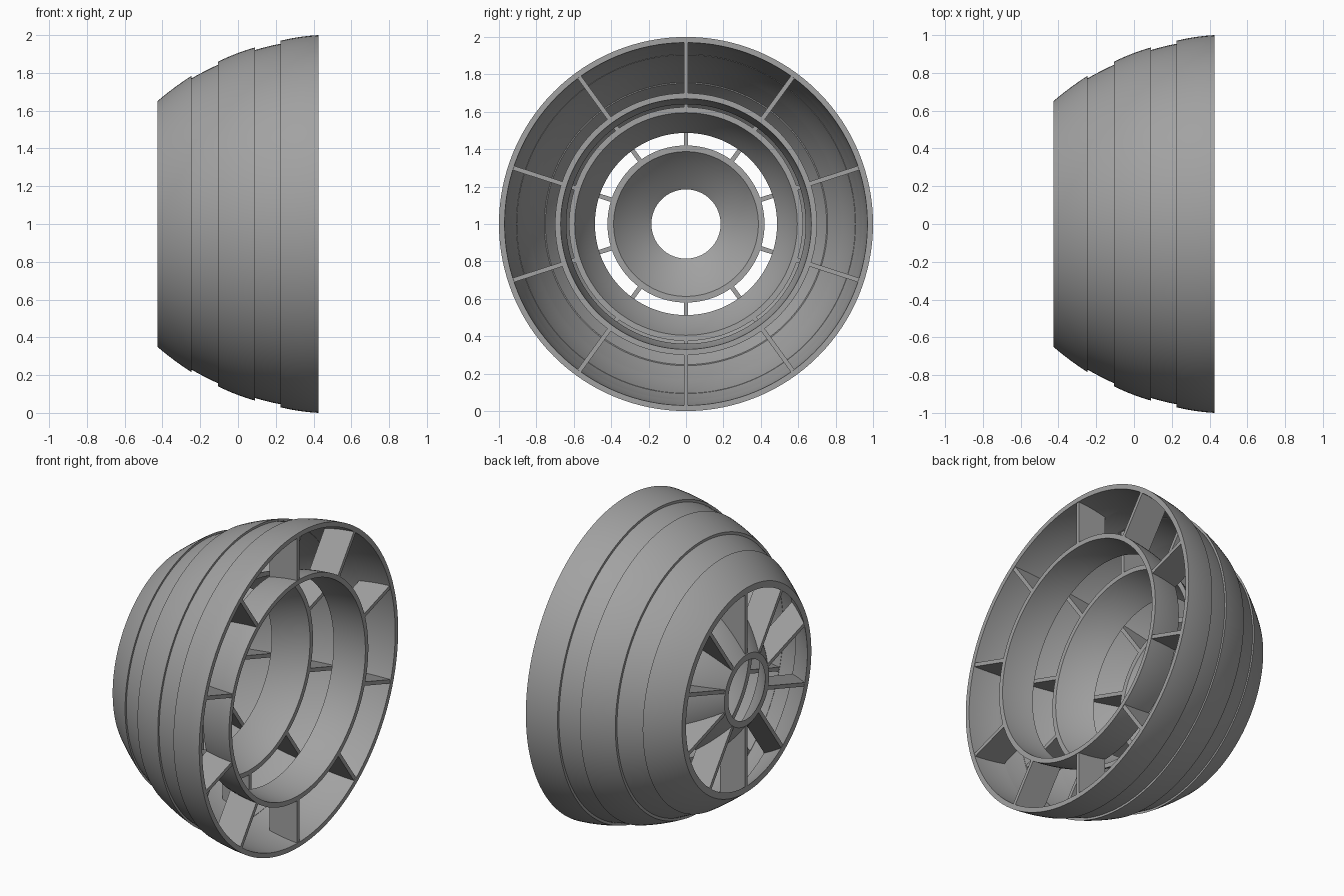
import bpy
import bmesh
import math
from mathutils import Matrix

cube = bpy.data.objects.get("Cube")
if cube:
    bpy.data.objects.remove(cube, do_unlink=True)

grey = bpy.data.materials.new("plain_grey")
grey.use_nodes = True
COLOUR = (0.36, 0.36, 0.36, 1.0)
grey.diffuse_color = COLOUR
grey.node_tree.nodes["Principled BSDF"].inputs["Base Color"].default_value = COLOUR

SEGMENTS = 128
STEPS = 8
SPOKES = 10
CENTRE = Matrix.Translation((0, 0, 1))


def arc(x0, r0, x1, r1, bulge):
    """Slightly bowed line of (x, radius) points."""
    points = []
    for i in range(STEPS + 1):
        t = i / STEPS
        points.append((x0 + (x1 - x0) * t, r0 + (r1 - r0) * t + 4 * bulge * t * (1 - t)))
    return points


def finish(bm, name):
    bmesh.ops.recalc_face_normals(bm, faces=bm.faces)
    mesh = bpy.data.meshes.new(name)
    bm.to_mesh(mesh)
    bm.free()
    mesh.materials.append(grey)
    obj = bpy.data.objects.new(name, mesh)
    bpy.context.collection.objects.link(obj)
    bpy.ops.object.select_all(action="DESELECT")
    obj.select_set(True)
    bpy.context.view_layer.objects.active = obj
    bpy.ops.object.shade_smooth_by_angle(angle=math.radians(30))


def lathe(name, outer, inner):
    """Closed ring turned about the x axis."""
    profile = outer + inner[::-1]
    bm = bmesh.new()
    rings = []
    for s in range(SEGMENTS):
        a = math.tau * s / SEGMENTS
        rings.append([bm.verts.new((x, r * math.cos(a), 1 + r * math.sin(a))) for x, r in profile])
    n = len(profile)
    for s in range(SEGMENTS):
        a, b = rings[s], rings[(s + 1) % SEGMENTS]
        for i in range(n):
            j = (i + 1) % n
            bm.faces.new((a[i], a[j], b[j], b[i]))
    finish(bm, name)


def spokes(name, lower, upper, thick=0.024):
    """Radial plates between two curves, repeated around the x axis."""
    bm = bmesh.new()
    outline = lower + upper[::-1]
    for k in range(SPOKES):
        turn = CENTRE @ Matrix.Rotation(math.tau * k / SPOKES, 4, "X")
        sides = []
        for y in (-thick / 2, thick / 2):
            sides.append([bm.verts.new(turn @ Matrix.Translation((x, y, r)).translation) for x, r in outline])
        a, b = sides
        bm.faces.new(a)
        bm.faces.new(b[::-1])
        for i in range(len(a)):
            j = (i + 1) % len(a)
            bm.faces.new((a[i], b[i], b[j], a[j]))
    finish(bm, name)


def shift(points, amount):
    return [(x, r + amount) for x, r in points]


# Each stage: x range, cowl radii, inner ring radii, ring bulge,
# radial wall thickness at the back and front
stages = {
    "rear": (-0.427, -0.245, 0.65, 0.785, 0.225, 0.42, 0.012, 0.04, 0.033),
    "middle": (-0.105, 0.09, 0.86, 0.935, 0.52, 0.625, 0.008, 0.033, 0.03),
    "front": (0.225, 0.427, 0.97, 1.0, 0.67, 0.70, 0.005, 0.03, 0.03),
}
for stage, (x0, x1, c0, c1, r0, r1, bulge, t0, t1) in stages.items():
    cowl = arc(x0, c0, x1, c1, 0.005)
    ring = arc(x0, r0, x1, r1, bulge)
    lathe(stage + "_cowl", cowl, arc(x0, c0 - t0, x1, c1 - t1, 0.005))
    lathe(stage + "_inner_ring", ring, arc(x0, r0 - t0, x1, r1 - t1, bulge))
    # plates start and stop just inside the walls
    e = 0.004
    spokes(stage + "_spokes",
           shift(arc(x0 + e, r0, x1 - e, r1, bulge), -0.012),
           shift(arc(x0 + e, c0, x1 - e, c1, 0.005), -0.015))

# Recessed bands joining the cowls
for name, x0, x1, r0, r1 in (("rear_band", -0.245, -0.105, 0.77, 0.845),
                             ("front_band", 0.09, 0.225, 0.92, 0.955)):
    band = arc(x0 - 0.003, r0, x1 + 0.003, r1, 0.002)
    lathe(name, band, shift(band, -0.014))
